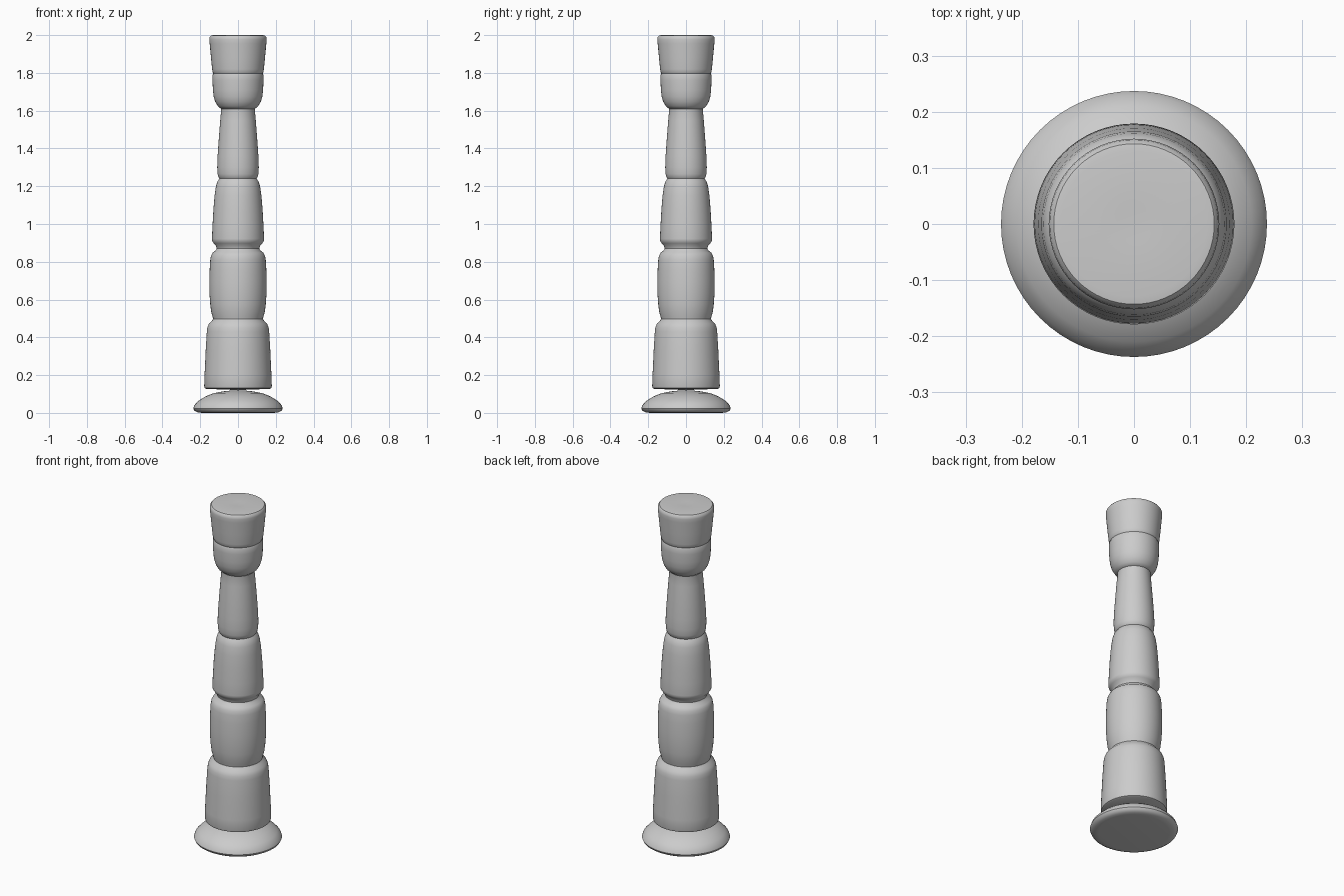
import bpy, bmesh, math

SEGMENTS = 64


def lathe(name, profile):
    """Revolve an (r, z) profile around z; r = 0 ends become a centre point."""
    bm = bmesh.new()
    rings = []
    for r, z in profile:
        if r == 0:
            rings.append([bm.verts.new((0, 0, z))] * SEGMENTS)
        else:
            rings.append([bm.verts.new((r * math.cos(a), r * math.sin(a), z))
                          for a in (2 * math.pi * i / SEGMENTS for i in range(SEGMENTS))])
    for low, high in zip(rings, rings[1:]):
        for i in range(SEGMENTS):
            j = (i + 1) % SEGMENTS
            quad = dict.fromkeys((low[i], low[j], high[j], high[i]))
            bm.faces.new(list(quad))
    bmesh.ops.recalc_face_normals(bm, faces=bm.faces)
    mesh = bpy.data.meshes.new(name)
    bm.to_mesh(mesh)
    bm.free()
    obj = bpy.data.objects.new(name, mesh)
    bpy.context.collection.objects.link(obj)
    bpy.context.view_layer.objects.active = obj
    obj.select_set(True)
    bpy.ops.object.shade_smooth_by_angle(angle=math.radians(40))
    obj.select_set(False)


# domed foot
lathe("foot", [(0, 0.005), (0.19, 0.0), (0.215, 0.003), (0.231, 0.012), (0.237, 0.024),
               (0.230, 0.042), (0.210, 0.063), (0.175, 0.086), (0.13, 0.104),
               (0.08, 0.114), (0.04, 0.118), (0, 0.12)])

# turned shaft: four bulges separated by necks, then a cup and flared cap
lathe("turned_shaft", [
    (0, 0.12), (0.05, 0.123), (0.168, 0.127), (0.176, 0.131), (0.179, 0.14),
    (0.177, 0.20), (0.171, 0.33), (0.165, 0.43), (0.162, 0.452), (0.154, 0.472),
    (0.140, 0.486), (0.132, 0.497),                                  # lower drum
    (0.135, 0.510), (0.142, 0.535), (0.147, 0.575), (0.151, 0.63), (0.152, 0.69),
    (0.150, 0.76), (0.147, 0.81), (0.143, 0.832), (0.134, 0.848),
    (0.120, 0.858), (0.113, 0.870),                                  # barrel
    (0.117, 0.884), (0.129, 0.898), (0.137, 0.910), (0.138, 0.922), (0.135, 0.99),
    (0.130, 1.08), (0.124, 1.15), (0.117, 1.20), (0.109, 1.225), (0.098, 1.24),  # third bulge
    (0.104, 1.248), (0.108, 1.265), (0.110, 1.30), (0.108, 1.36), (0.101, 1.46),
    (0.094, 1.55), (0.089, 1.605), (0.090, 1.612)])                  # slim neck

lathe("cup_and_cap", [
    (0, 1.605), (0.088, 1.608), (0.107, 1.624), (0.121, 1.648), (0.129, 1.675),
    (0.133, 1.71), (0.135, 1.76), (0.135, 1.787), (0.131, 1.798),
    (0.134, 1.803), (0.137, 1.82), (0.143, 1.88), (0.150, 1.955), (0.152, 1.977),
    (0.150, 1.990), (0.143, 1.998), (0.130, 2.0), (0.03, 1.998), (0, 1.997)])
